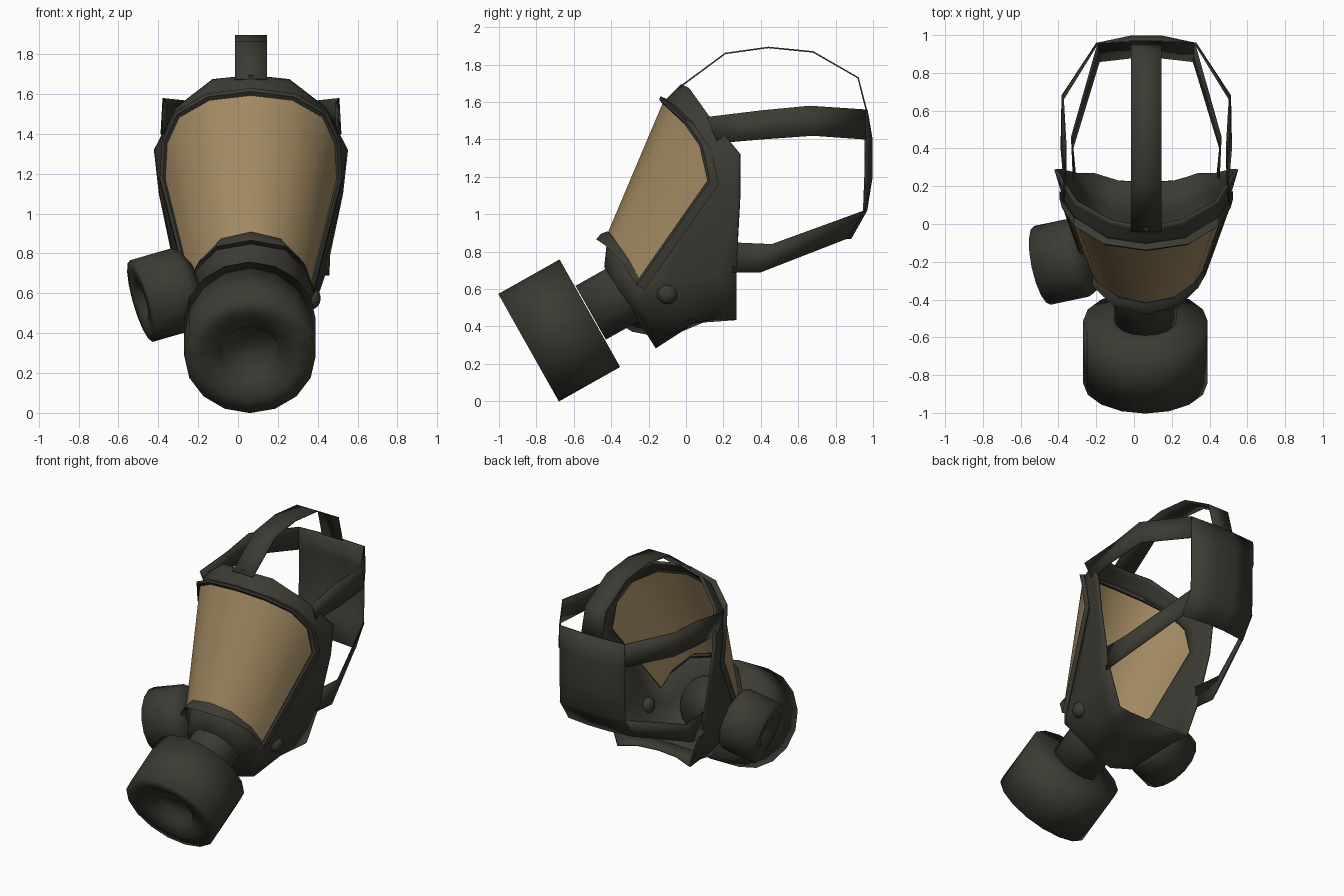
import bpy, bmesh, math
from mathutils import Vector as Vec

if "Cube" in bpy.data.objects:
    bpy.data.objects.remove(bpy.data.objects["Cube"])

CX = 0.065  # mask centre line


def material(name, rgb):
    m = bpy.data.materials.new(name)
    m.diffuse_color = (*rgb, 1)
    m.use_nodes = True
    m.node_tree.nodes["Principled BSDF"].inputs["Base Color"].default_value = m.diffuse_color
    return m


RUBBER = material("dark_rubber", (0.045, 0.043, 0.033))
LENS = material("amber_lens", (0.36, 0.25, 0.12))


def finish(name, bm, mat, angle=40, thick=0):
    bmesh.ops.remove_doubles(bm, verts=bm.verts, dist=0.0005)
    bmesh.ops.recalc_face_normals(bm, faces=bm.faces)
    me = bpy.data.meshes.new(name)
    bm.to_mesh(me)
    bm.free()
    ob = bpy.data.objects.new(name, me)
    bpy.context.collection.objects.link(ob)
    me.materials.append(mat)
    if thick:
        s = ob.modifiers.new("thickness", 'SOLIDIFY')
        s.thickness, s.offset = thick, 0
    bpy.ops.object.select_all(action='DESELECT')
    ob.select_set(True)
    bpy.context.view_layer.objects.active = ob
    bpy.ops.object.shade_smooth_by_angle(angle=math.radians(angle))
    return ob


def grid(name, rows, mat, closed=False, angle=40, thick=0):
    """Skin rows of points; points are relative to the mask centre line."""
    bm = bmesh.new()
    vs = [[bm.verts.new((p[0] + CX, p[1], p[2])) for p in r] for r in rows]
    n = len(rows[0])
    for a, b in zip(vs, vs[1:]):
        for i in range(n if closed else n - 1):
            j = (i + 1) % n
            bm.faces.new((a[i], a[j], b[j], b[i]))
    return finish(name, bm, mat, angle, thick)


def flip(p, s=-1):
    return Vec((p[0] * s, p[1], p[2]))


def full(half):
    """Half outline (top centre to chin centre) to a closed symmetric loop."""
    return half + [flip(p) for p in half[-2:0:-1]]


def lathe(name, profile, base, axis, sides=16, angle=120):
    """Revolve (radius, height) pairs about an axis."""
    q = Vec(axis).to_track_quat('Z', 'Y')
    bm = bmesh.new()
    rings = []
    for r, h in profile:
        rings.append([bm.verts.new(Vec(base) + q @ Vec((r * math.cos(k * math.tau / sides),
                      r * math.sin(k * math.tau / sides), h))) for k in range(sides)])
    for a, b in zip(rings, rings[1:]):
        for i in range(sides):
            j = (i + 1) % sides
            bm.faces.new((a[i], a[j], b[j], b[i]))
    bm.faces.new(rings[0][::-1])
    bm.faces.new(rings[-1])
    return finish(name, bm, RUBBER, angle)


# Visor outline, right half from top centre to bottom centre
V = [Vec(p) for p in [(0, -.12, 1.59), (.21, -.09, 1.565), (.36, 0, 1.48), (.42, .09, 1.35),
     (.43, .13, 1.17), (.30, -.24, .64), (.255, -.305, .76), (.15, -.38, .87), (0, -.41, .905)]]
# Back edge of the mask
B = [Vec(p) for p in [(0, -.02, 1.69), (.19, .02, 1.67), (.37, .12, 1.53), (.48, .29, 1.32),
     (.455, .29, 1.1), (.375, .27, .72), (.28, .27, .44), (.15, .23, .46), (0, .22, .465)]]
# Nose and chin loops; the upper columns are blended
M1 = [V[i].lerp(B[i], .33) for i in range(5)] + [Vec(p) for p in
     [(.32, -.12, .62), (.27, -.26, .54), (.19, -.38, .64), (0, -.43, .72)]]
M2 = [V[i].lerp(B[i], .66) for i in range(5)] + [Vec(p) for p in
     [(.345, .08, .66), (.265, 0, .45), (.16, -.14, .33), (0, -.16, .29)]]
M3 = [a.lerp(b, .5) for a, b in zip(M2, B)]
M3[7].z, M3[8].z = .425, .42
grid("mask_body", [full(l) for l in (V, M1, M2, M3, B)], RUBBER, True, 60, .015)

# Visor
low = [V[8], V[7], V[6], V[5].lerp(V[6], .45), V[5]]
cols = [(flip(V[abs(c)], -1 if c < 0 else 1), flip(low[abs(c)], -1 if c < 0 else 1))
        for c in range(-4, 5)]
fwd = Vec((0, -.92, .38))
grid("visor", [[a.lerp(b, t) + fwd * .006 for a, b in cols] for t in (0, .33, .66, 1)], LENS)

# Visor rim: a raised band round the outline, deeper over the nose
mid = Vec((0, -.13, 1.15))
rim = [[], [], [], []]
for i, p in enumerate(V):
    o = (p - mid).normalized() * {6: .04, 7: .06, 8: .07}.get(i, .033)
    for r, (k, f) in zip(rim, ((0, .01), (.4, .025), (1, .02), (1, -.03))):
        r.append(p + o * k + fwd * f)
rim.append([p - fwd * .02 for p in V])
grid("visor_rim", [full(l) for l in rim], RUBBER, True, 35)

# Side knob
bm = bmesh.new()
bmesh.ops.create_uvsphere(bm, u_segments=12, v_segments=8, radius=1)
for v in bm.verts:
    v.co = Vec((.37 + v.co.x * .045, -.1 + v.co.y * .055, .575 + v.co.z * .055))
finish("side_knob", bm, RUBBER, 60)

# Front filter and its neck
AX = Vec((0, -.87, -.49)).normalized()
back = Vec((.06, -.514, .471))
lathe("front_filter", [(.12, 0), (.33, 0), (.33, .376), (.25, .376), (.15, .345),
      (.13, .29)], back, AX)
lathe("filter_neck", [(.185, 0), (.165, .06), (.165, .245)], back - AX * .25, AX)

# Side filter on the left
SX = Vec((-.94, -.2, -.27)).normalized()
lathe("side_filter", [(.13, -.04), (.2, 0), (.213, .03), (.213, .245), (.17, .25), (.09, .24),
      (.075, .21)], Vec((-.49, -.22, .56)) - SX * .25, SX)

# Head straps: (lower edge, upper edge) stations
upper = [((.43, .17, 1.38), (.44, .11, 1.52)), ((.45, .40, 1.40), (.425, .40, 1.555)),
         ((.445, .68, 1.42), (.44, .66, 1.58)), ((.26, .96, 1.40), (.255, .96, 1.56))]
lower = [((.375, .25, .69), (.385, .24, .85)), ((.39, .40, .69), (.395, .46, .84)),
         ((.25, .86, .87), (.255, .955, 1.02))]
for side, s in (("right", 1), ("left", -1)):
    for name, path in (("upper_strap", upper), ("lower_strap", lower)):
        grid(f"{name}_{side}", [[flip(p, s) for p in st] for st in path], RUBBER, thick=.008)
top = [(-.04, 1.675), (.21, 1.86), (.44, 1.892), (.68, 1.868), (.92, 1.73), (.965, 1.555)]
grid("top_strap", [[(x, y, z) for x in (-.08, .08)] for y, z in top], RUBBER, thick=.008)

# Back pad joining the straps: (side y, z, bulge at centre)
pad = [(.957, 1.56, .01), (.957, 1.40, .037), (.957, 1.2, .037), (.95, 1.02, .015), (.86, .87, .02)]
grid("back_pad", [[(x, y + (b if abs(x) < .1 else 0), z) for x in (-.255, -.08, .08, .255)]
                  for y, z, b in pad], RUBBER, thick=.008)
